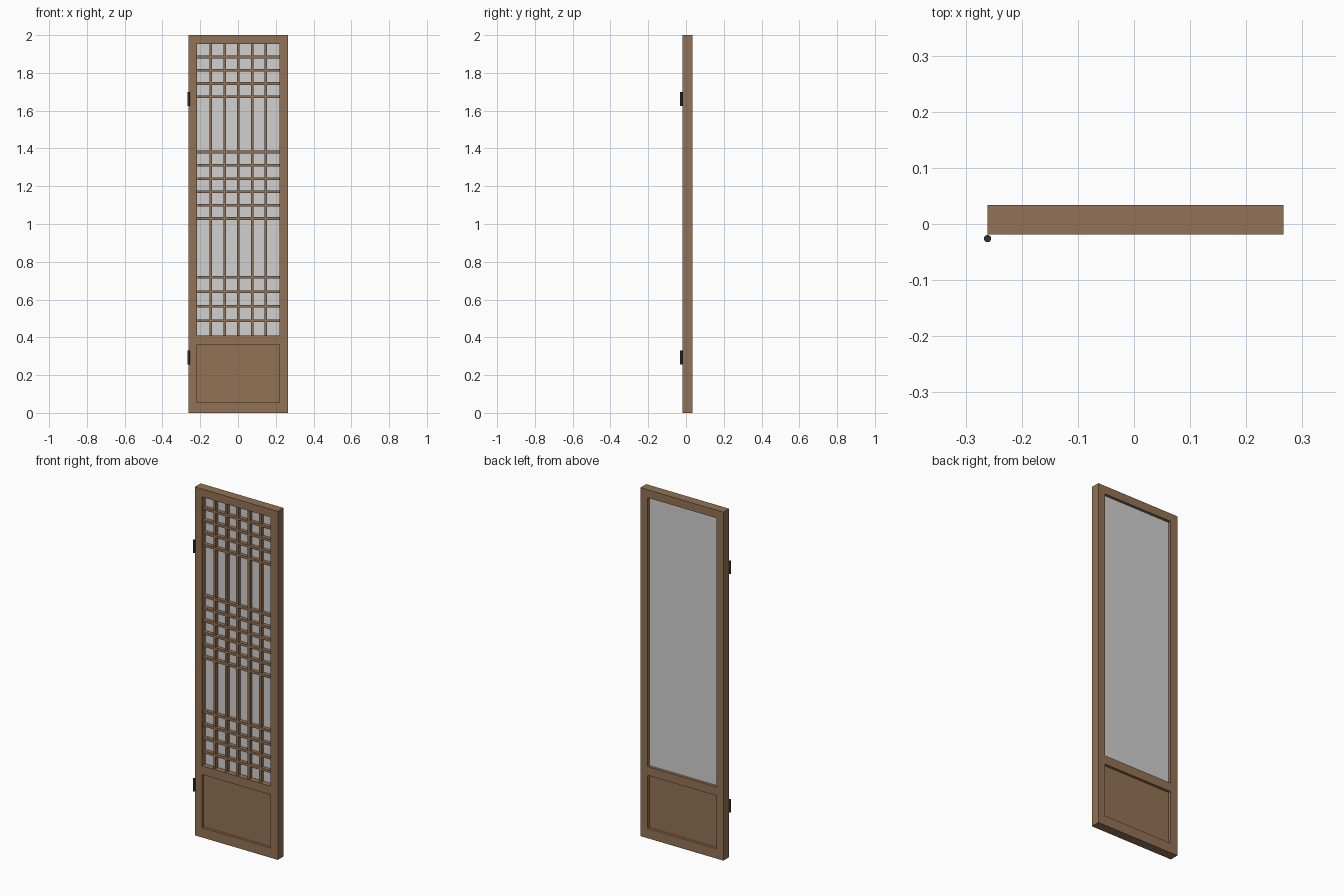
import bpy

if "Cube" in bpy.data.objects:
    bpy.data.objects.remove(bpy.data.objects["Cube"])


def mat(name, rgb):
    m = bpy.data.materials.new(name)
    m.diffuse_color = (*rgb, 1)
    m.use_nodes = True
    m.node_tree.nodes["Principled BSDF"].inputs["Base Color"].default_value = m.diffuse_color
    return m


WOOD = mat("brown wood", (0.29, 0.17, 0.09))
PAPER = mat("pale paper", (0.65, 0.64, 0.65))
METAL = mat("dark metal", (0.03, 0.03, 0.03))


def box(name, x0, x1, y0, y1, z0, z1, m):
    bpy.ops.mesh.primitive_cube_add(
        size=1, location=((x0 + x1) / 2, (y0 + y1) / 2, (z0 + z1) / 2))
    o = bpy.context.object
    o.name = name
    o.scale = (x1 - x0, y1 - y0, z1 - z0)
    bpy.ops.object.transform_apply(location=False, rotation=False, scale=True)
    o.data.materials.append(m)
    return o


# Outer limits of the frame and its opening
XL, XR, YF, YB = -0.261, 0.266, -0.0185, 0.0335
OL, OR = XL + 0.045, XR - 0.046
TOP, LOW = 1.954, 0.411

# Frame: two stiles and three rails
box("left_stile", XL, OL, YF, YB, 0, 2, WOOD)
box("right_stile", OR, XR, YF, YB, 0, 2, WOOD)
for name, z0, z1 in (("bottom_rail", 0, 0.056), ("middle_rail", 0.361, LOW),
                     ("top_rail", TOP, 2)):
    box(name, OL, OR, YF, YB, z0, z1, WOOD)

# Recessed lower panel and paper pane
box("lower_panel", OL, OR, -0.004, 0.018, 0.056, 0.361, WOOD)
box("paper_pane", OL, OR, 0.012, 0.017, LOW, TOP, PAPER)

# Lattice: five upright bars and three groups of cross bars
W = 0.007
for i in range(1, 6):
    x = OL + (OR - OL) * i / 6
    box("lattice_upright", x - W, x + W, -0.009, 0.012, LOW, TOP, WOOD)
cross = [TOP - 0.070 * i for i in range(1, 5)]
cross += [1.029 + 0.0704 * i for i in range(6)]
cross += [LOW + 0.077 * i for i in range(1, 5)]
for z in cross:
    box("lattice_cross_bar", OL, OR, -0.0095, 0.0115, z - W, z + W, WOOD)

# Hinge barrels
for z in (0.293, 1.662):
    bpy.ops.mesh.primitive_cylinder_add(vertices=16, radius=0.0065, depth=0.072,
                                        location=(XL, -0.026, z))
    h = bpy.context.object
    h.name = "hinge_barrel"
    h.data.materials.append(METAL)
    bpy.ops.object.shade_smooth_by_angle()
